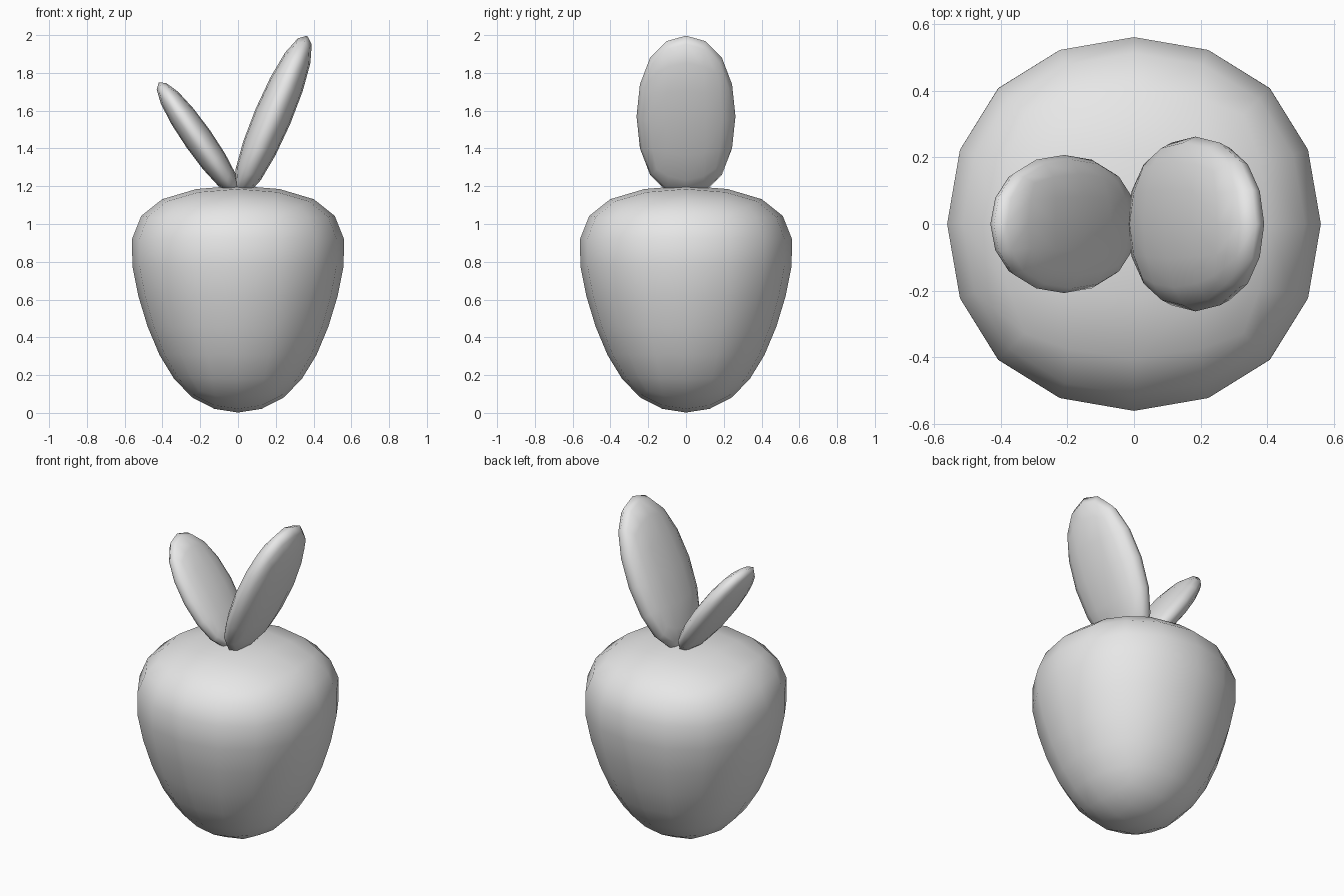
import bpy
import bmesh
from math import radians

cube = bpy.data.objects.get("Cube")
if cube:
    bpy.data.objects.remove(cube, do_unlink=True)

# Single plain grey
grey = bpy.data.materials.new("light_grey")
grey.use_nodes = True
grey.diffuse_color = (0.8, 0.8, 0.8, 1)
grey.node_tree.nodes["Principled BSDF"].inputs["Base Color"].default_value = (0.8, 0.8, 0.8, 1)


def soft_box(name, rings):
    """Stack square rings of (half_x, half_y, z) into a closed cage and round it."""
    bm = bmesh.new()
    loops = [[bm.verts.new((sx * hx, sy * hy, z))
              for sx, sy in ((-1, -1), (1, -1), (1, 1), (-1, 1))]
             for hx, hy, z in rings]
    for low, high in zip(loops, loops[1:]):
        for i in range(4):
            j = (i + 1) % 4
            bm.faces.new((low[i], low[j], high[j], high[i]))
    bm.faces.new(loops[0][::-1])
    bm.faces.new(loops[-1])
    for face in bm.faces:
        face.smooth = True
    mesh = bpy.data.meshes.new(name)
    bm.to_mesh(mesh)
    bm.free()
    mesh.materials.append(grey)
    obj = bpy.data.objects.new(name, mesh)
    bpy.context.collection.objects.link(obj)
    subsurf = obj.modifiers.new("rounding", 'SUBSURF')
    subsurf.levels = subsurf.render_levels = 2
    return obj


def leaf(name, size, centre, tilt):
    """Flattened ellipsoid; size gives half thickness, half width, half length."""
    hx, hy, hz = (s / 0.84 for s in size)  # the rounding shrinks the cage
    obj = soft_box(name, [(hx, hy, -hz), (hx, hy, hz)])
    obj.location = centre
    obj.rotation_euler.y = radians(tilt)


# Root body: narrow base, broad shoulders
soft_box("body", [(0.307, 0.307, -0.053), (0.619, 0.619, 0.63), (0.673, 0.673, 1.253)])

# Two leaves leaning apart
leaf("large_leaf", (0.10, 0.262, 0.464), (0.185, 0, 1.57), 23)
leaf("small_leaf", (0.077, 0.207, 0.366), (-0.21, 0, 1.45), -35)
